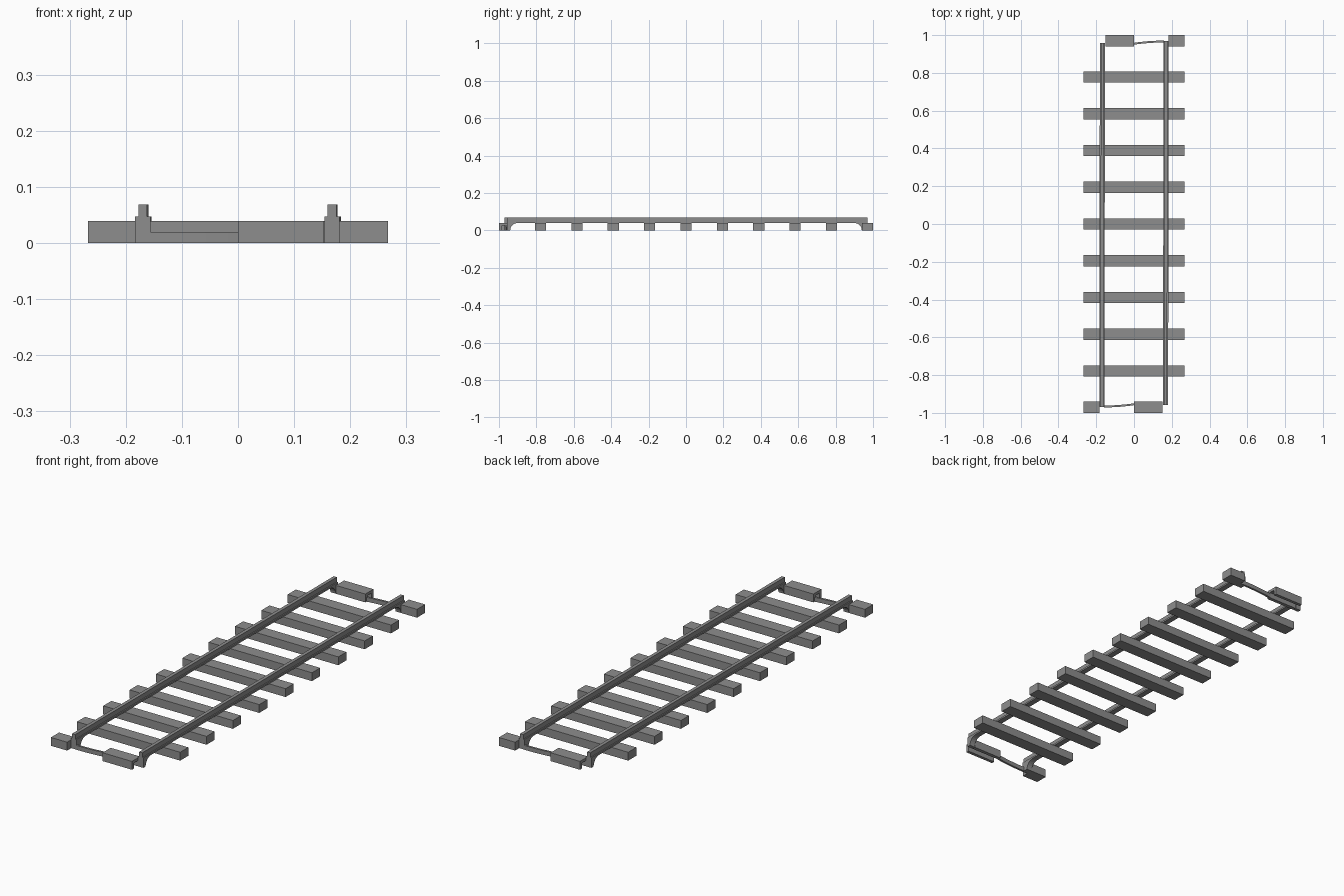
import bpy, bmesh, math
from mathutils import Matrix

if "Cube" in bpy.data.objects:
    bpy.data.objects.remove(bpy.data.objects["Cube"])

steel = bpy.data.materials.new("track grey")
steel.diffuse_color = (0.27, 0.27, 0.27, 1)
steel.use_nodes = True
steel.node_tree.nodes["Principled BSDF"].inputs["Base Color"].default_value = steel.diffuse_color

TIE_TOP, TIE_HALF_W, TIE_HALF_L = 0.039, 0.03, 0.267
HALF_TURN = Matrix.Rotation(math.pi, 4, 'Z')


def finish(name, bm):
    bmesh.ops.recalc_face_normals(bm, faces=bm.faces)
    mesh = bpy.data.meshes.new(name)
    bm.to_mesh(mesh)
    bm.free()
    mesh.materials.append(steel)
    obj = bpy.data.objects.new(name, mesh)
    bpy.context.collection.objects.link(obj)
    return obj


def prism(name, outline, place, a, b):
    """Extrude a flat outline from a to b; place maps (u, v, depth) to a point."""
    bm = bmesh.new()
    near = [bm.verts.new(place(u, v, a)) for u, v in outline]
    far = [bm.verts.new(place(u, v, b)) for u, v in outline]
    bm.faces.new(near)
    bm.faces.new(far[::-1])
    n = len(outline)
    for i in range(n):
        j = (i + 1) % n
        bm.faces.new((near[i], near[j], far[j], far[i]))
    return finish(name, bm)


def box_outline(u0, u1, v0, v1):
    return [(u0, v0), (u1, v0), (u1, v1), (u0, v1)]


def along_x(u, v, d):
    return (d, u, v)


def along_z(u, v, d):
    return (u, v, d)


def rail_place(u, v, d):
    # the rail drifts very slightly inward towards its far end
    return (-0.1685 + d + 0.0013 * u, u, v)


# Full-length ties
for i in range(-4, 5):
    y = i * 0.1945
    prism(f"tie_{i + 5}", box_outline(y - TIE_HALF_W, y + TIE_HALF_W, 0, TIE_TOP),
          along_x, -TIE_HALF_L, TIE_HALF_L)

# Rail foot: flange with a filleted leg at each end
Y0, Y1, FOOT_TOP, HEAD_TOP = -0.97, 0.957, 0.047, 0.069
fillet = [(0.04 * (1 - math.cos(math.radians(a))), TIE_TOP * math.sin(math.radians(a)))
          for a in range(0, 91, 15)]
foot = [(Y0, 0)]
foot += [(-0.94 + f, z) for f, z in fillet]
foot += [(0.94 - f, z) for f, z in reversed(fillet)]
foot += [(Y1, 0), (Y1, FOOT_TOP), (Y0, FOOT_TOP)]

# Coupling strip: gentle S curve between the rail leg and the socket block
strip = []
for i in range(9):
    t = i / 8
    strip.append((-0.158 + 0.160 * t, -0.966 + 0.012 * t * t))
strip_outline = ([(x, y - 0.005) for x, y in strip]
                 + [(x, y + 0.005) for x, y in reversed(strip)])

# Socket block: grooved underneath to sit on the neighbouring strip
socket = [(-1.0, 0), (-0.985, 0), (-0.985, 0.026), (-0.957, 0.026),
          (-0.957, 0), (-0.94, 0), (-0.94, TIE_TOP), (-1.0, TIE_TOP)]

# Each half is the other turned about the vertical axis
for side, turn in (("front", Matrix.Identity(4)), ("back", HALF_TURN)):
    parts = [
        prism(f"{side}_rail_foot", foot, rail_place, -0.0135, 0.0135),
        prism(f"{side}_rail_head", box_outline(Y0, Y1, FOOT_TOP, HEAD_TOP),
              rail_place, -0.008, 0.008),
        prism(f"{side}_end_tie", box_outline(-1.0, -0.94, 0, TIE_TOP),
              along_x, -TIE_HALF_L, -0.183),
        prism(f"{side}_socket_block", socket, along_x, 0.0, 0.152),
        prism(f"{side}_coupling_strip", strip_outline, along_z, 0.0, 0.02),
    ]
    for p in parts:
        p.data.transform(turn)
